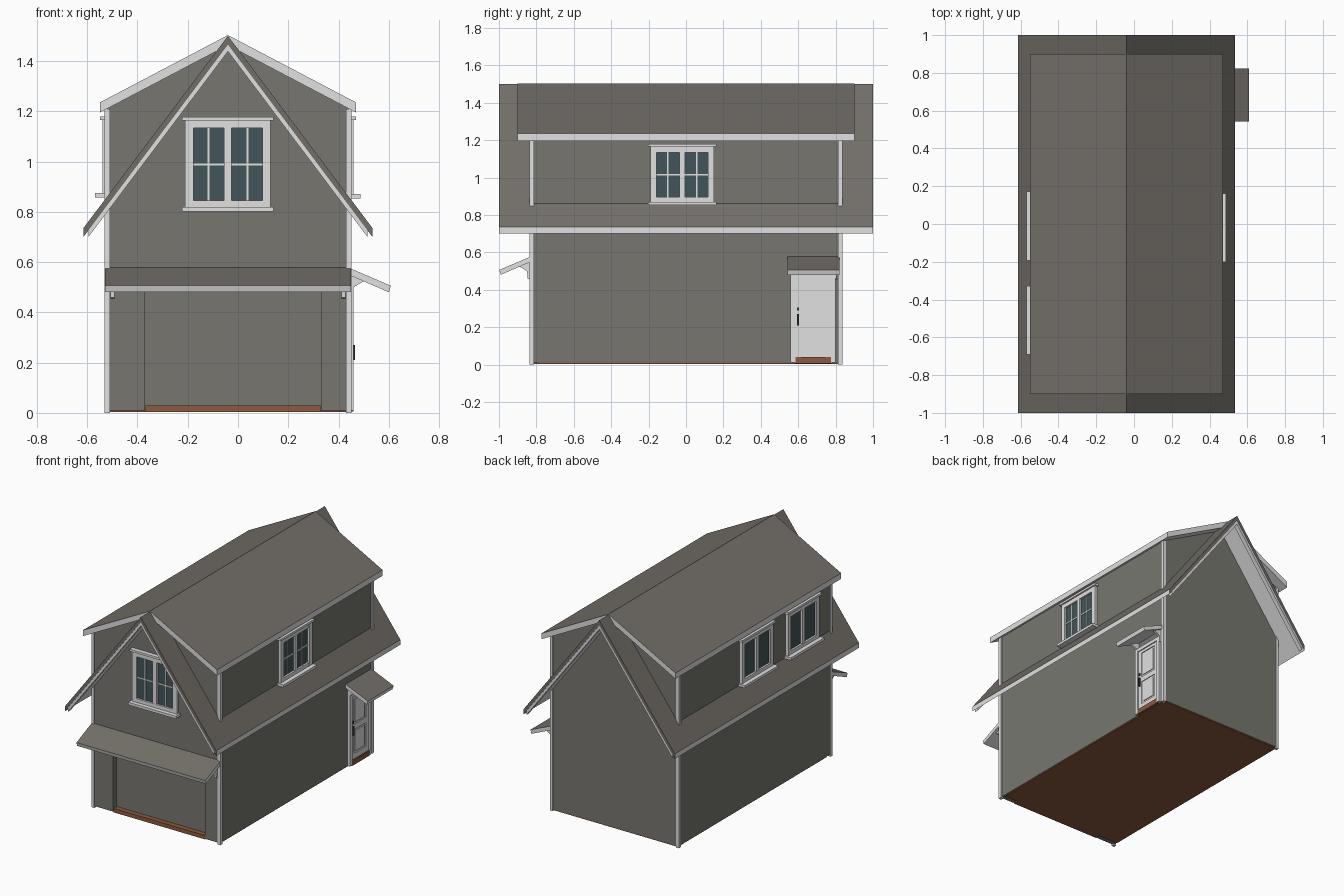
import bpy, bmesh, math
from mathutils import Matrix, Vector

if "Cube" in bpy.data.objects:
    bpy.data.objects.remove(bpy.data.objects["Cube"])

CX = -0.04          # ridge / centre line of the house
HW, HL = 0.48, 0.83  # half width and half length of the walls


def material(name, r, g, b):
    m = bpy.data.materials.new(name)
    m.diffuse_color = (r, g, b, 1)
    m.use_nodes = True
    m.node_tree.nodes["Principled BSDF"].inputs["Base Color"].default_value = m.diffuse_color
    return m


WALL = material("wall grey", 0.185, 0.183, 0.16)
ROOF = material("roof grey brown", 0.17, 0.158, 0.14)
TRIM = material("trim white", 0.75, 0.75, 0.75)
GLASS = material("window glass", 0.055, 0.09, 0.10)
BROWN = material("floor brown", 0.26, 0.10, 0.05)
METAL = material("dark metal", 0.03, 0.03, 0.03)


def finish(name, bm, mats, rule=None):
    bmesh.ops.recalc_face_normals(bm, faces=bm.faces[:])
    bm.normal_update()
    if rule:
        for f in bm.faces:
            f.material_index = rule(f.normal)
    me = bpy.data.meshes.new(name)
    bm.to_mesh(me)
    bm.free()
    for m in mats:
        me.materials.append(m)
    ob = bpy.data.objects.new(name, me)
    bpy.context.collection.objects.link(ob)
    return ob


def prism(name, pts, a, b, mats, M=None, rule=None):
    """Profile in (x, z) extruded from y=a to y=b."""
    bm = bmesh.new()
    f = bm.faces.new([bm.verts.new((x, a, z)) for x, z in pts])
    r = bmesh.ops.extrude_face_region(bm, geom=[f])
    vs = [v for v in r["geom"] if isinstance(v, bmesh.types.BMVert)]
    bmesh.ops.translate(bm, verts=vs, vec=(0, b - a, 0))
    if M:
        bm.transform(M)
    return finish(name, bm, mats, rule)


def boxes(name, mat, lst, M=Matrix()):
    """Boxes (u0,u1, depth0,depth1, z0,z1) on a wall; depth is outward (-y locally)."""
    bm = bmesh.new()
    for u0, u1, d0, d1, z0, z1 in lst:
        T = Matrix.Translation(((u0 + u1) / 2, -(d0 + d1) / 2, (z0 + z1) / 2))
        S = Matrix.Diagonal((u1 - u0, d1 - d0, z1 - z0, 1))
        bmesh.ops.create_cube(bm, size=1, matrix=M @ T @ S)
    return finish(name, bm, [mat])


def wall_frame(x, y, deg):
    return Matrix.Translation((x, y, 0)) @ Matrix.Rotation(math.radians(deg), 4, 'Z')


def chevron(half, ridge, eave, t0, t1):
    """Bent gable strip lying t0..t1 below the roof line."""
    return [(CX - half, eave - t0), (CX, ridge - t0), (CX + half, eave - t0),
            (CX + half, eave - t1), (CX, ridge - t1), (CX - half, eave - t1)]


def top_rule(n):
    return 0 if n.z > 0.3 else 1


# Walls with garage recess
walls = prism("walls", [(CX - HW, .01), (CX + HW, .01), (CX + HW, 1.215),
                        (CX, 1.468), (CX - HW, 1.215)], -HL, HL, [WALL])
cutter = boxes("garage_cutter", WALL, [(-.37, .33, .79, .9, -.05, .48)])
cutter.hide_render = True
mod = walls.modifiers.new("garage", 'BOOLEAN')
mod.operation, mod.solver, mod.object = 'DIFFERENCE', 'EXACT', cutter
bpy.context.view_layer.objects.active = walls
bpy.ops.object.modifier_apply(modifier="garage")
bpy.data.objects.remove(cutter)

# Floor and garage sill
boxes("floor", BROWN, [(CX - .477, CX + .477, -.827, .79, 0.003, .014)])
boxes("garage_sill", BROWN, [(-.368, .328, .78, .825, .003, .03)])

# Corner boards
boxes("corner_boards", TRIM,
      [(CX + s * .48 - .011, CX + s * .48 + .011, t * .825 - .011, t * .825 + .011, 0, 1.21)
       for s in (-1, 1) for t in (-1, 1)])

# Steep main roof: dark top and gable edge, white soffit and eaves
prism("main_roof", chevron(.575, 1.5, .735, 0, .035), -1, 1, [ROOF, TRIM],
      rule=lambda n: 0 if n.z > .3 or abs(n.y) > .9 else 1)
for nm, a in (("front_rake_board", -.998), ("back_rake_board", .968)):
    prism(nm, chevron(.555, 1.5, .762, .03, .062), a, a + .03, [TRIM])

# Shallow dormer roof covering both sides
prism("dormer_roof", chevron(.51, 1.503, 1.235, 0, .04), -.9, .9, [ROOF, TRIM], rule=top_rule)


# Windows
def window(name, M, z0, z1, bars=True):
    h = .17
    g0, g1 = z0 + .035, z1 - .03
    boxes(name + "_frame", TRIM, [
        (-h, -.138, 0, .02, z0, z1), (.138, h, 0, .02, z0, z1),
        (-h, h, 0, .019, z0, g0), (-h, h, 0, .019, g1, z1),
        (-.015, .015, 0, .018, z0, z1),
        (-h - .012, h + .012, 0, .03, z1, z1 + .015),
        (-h - .012, h + .012, 0, .048, z0 - .008, z0 + .01)], M)
    boxes(name + "_glass", GLASS, [(-.14, .14, -.003, .006, g0, g1)], M)
    if bars:
        zc = (g0 + g1) / 2
        boxes(name + "_bars", TRIM,
              [(s * .077 - .004, s * .077 + .004, .005, .011, g0, g1) for s in (-1, 1)] +
              [(-.138, .138, .005, .0105, zc - .004, zc + .004)], M)


window("front_window", wall_frame(CX, -HL, 0), .81, 1.163)
window("right_window", wall_frame(CX + HW, -.02, 90), .86, 1.165)
for i, y in enumerate((-.01, -.51)):
    window(f"left_window_{i + 1}", wall_frame(CX - HW, y, -90), .865, 1.165, False)


# Awnings with brackets
def awning(name, M, u0, u1, ins):
    # profile x is the outward distance; turned so that it points along local -y
    R = M @ Matrix.Rotation(math.radians(-90), 4, 'Z')
    prism(name, [(-.005, .58), (.168, .506), (.16, .48), (-.005, .552)],
          u0, u1, [ROOF, TRIM], R, top_rule)
    for i, u in enumerate((u0 + ins, u1 - ins)):
        prism(f"{name}_bracket_{i + 1}", [(0, .56), (.07, .528), (.045, .515), (.02, .50),
                                          (.016, .46), (0, .455)],
              u - .008, u + .008, [TRIM], R)


awning("front_awning", wall_frame(CX, -HL, 0), -.49, .49, .03)
SIDE = wall_frame(CX + HW, .68, 90)
awning("side_awning", SIDE, -.138, .142, .025)

# Side door
boxes("door_casing", TRIM, [(-.12, -.095, 0, .02, .01, .49), (.095, .12, 0, .02, .01, .49),
                            (-.12, .12, 0, .019, .475, .5)], SIDE)
boxes("door_leaf", TRIM, [(-.095, .095, 0, .006, .04, .48)], SIDE)
rails = [(-.095, -.065, 0, .012, .04, .475), (.065, .095, 0, .012, .04, .475)]
rails += [(-.07, .07, 0, .0115, a, b) for a, b in ((.04, .075), (.24, .275), (.455, .475))]
rails += [(-.052, .052, 0, .011, a, b) for a, b in ((.088, .227), (.288, .442))]
boxes("door_panels", TRIM, rails, SIDE)
boxes("door_sill", BROWN, [(-.1, .1, 0, .02, .005, .04)], SIDE)
boxes("door_handle", METAL, [(-.086, -.076, .01, .025, .21, .27),
                             (-.087, -.075, .01, .02, .29, .305)], SIDE)
